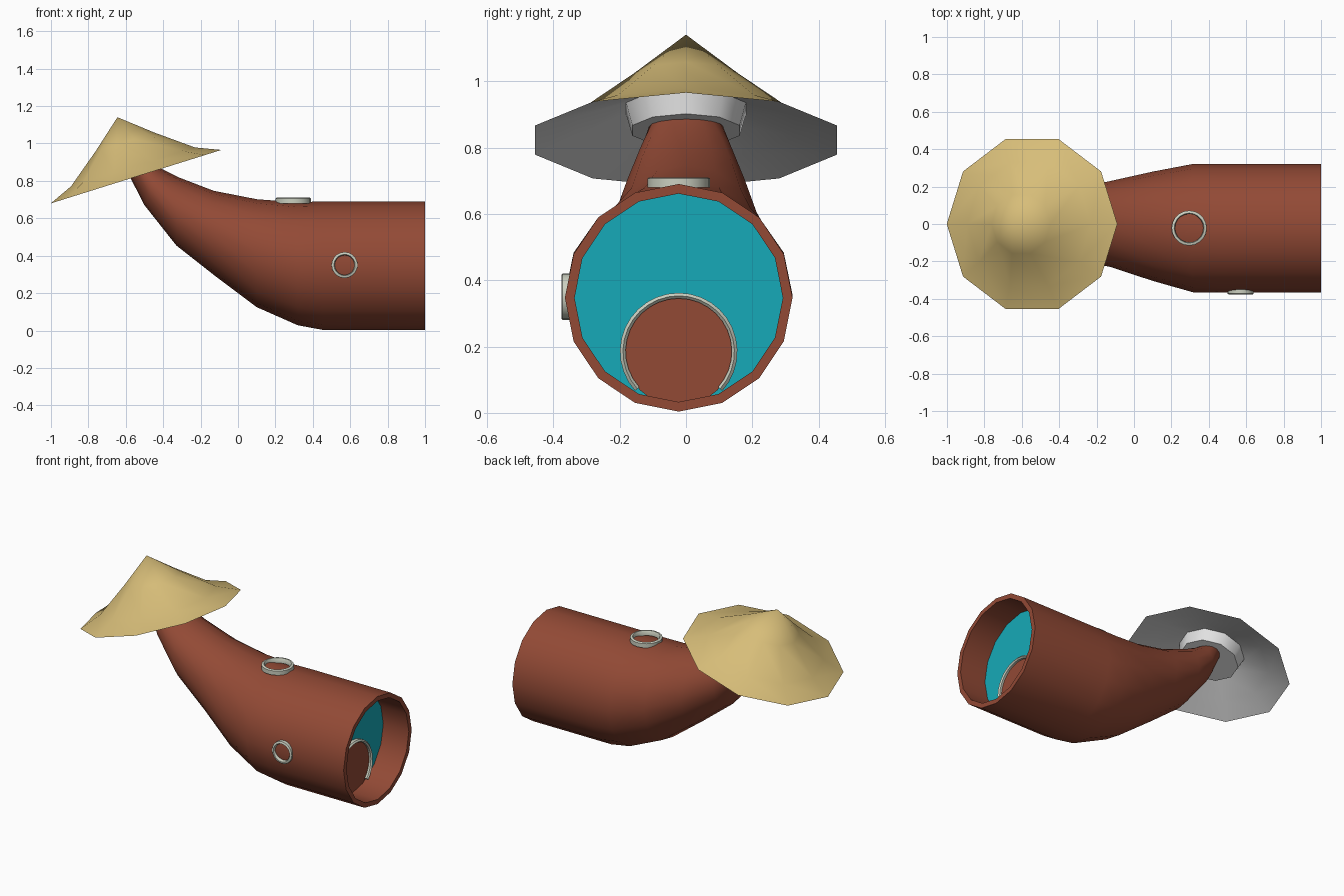
import bpy, bmesh, math
from mathutils import Vector, Matrix

if "Cube" in bpy.data.objects:
    bpy.data.objects.remove(bpy.data.objects["Cube"])


def material(name, rgb):
    m = bpy.data.materials.new(name)
    m.diffuse_color = (*rgb, 1)
    m.use_nodes = True
    m.node_tree.nodes["Principled BSDF"].inputs["Base Color"].default_value = m.diffuse_color
    return m


clay = material("clay red", (0.29, 0.068, 0.036))
teal = material("teal", (0.008, 0.40, 0.48))
straw = material("straw", (0.68, 0.51, 0.19))
pale = material("pale trim", (0.60, 0.63, 0.53))
white = material("lining white", (0.75, 0.75, 0.75))


def loft(name, rings, mats, bands=None, cap_start=None, cap_end=None,
         closed=False, wrap=True, angle=40, matrix=None):
    """Skin a list of point rings; bands gives a material index per strip."""
    bm = bmesh.new()
    loops = [[bm.verts.new(p) for p in r] for r in rings]
    n = len(rings[0])
    pairs = list(zip(loops, loops[1:]))
    if closed:
        pairs.append((loops[-1], loops[0]))
    for k, (a, b) in enumerate(pairs):
        for i in range(n if wrap else n - 1):
            j = (i + 1) % n
            f = bm.faces.new((a[i], a[j], b[j], b[i]))
            f.material_index = bands[k] if bands else 0
    if cap_start is not None:
        bm.faces.new(loops[0]).material_index = cap_start
    if cap_end is not None:
        bm.faces.new(loops[-1]).material_index = cap_end
    bmesh.ops.remove_doubles(bm, verts=bm.verts, dist=1e-5)
    bmesh.ops.recalc_face_normals(bm, faces=bm.faces)
    me = bpy.data.meshes.new(name)
    bm.to_mesh(me)
    bm.free()
    for m in mats:
        me.materials.append(m)
    ob = bpy.data.objects.new(name, me)
    bpy.context.collection.objects.link(ob)
    if matrix:
        ob.matrix_world = matrix
    bpy.ops.object.select_all(action='DESELECT')
    ob.select_set(True)
    bpy.context.view_layer.objects.active = ob
    bpy.ops.object.shade_smooth_by_angle(angle=math.radians(angle))
    return ob


def section(bottom, top, half_width, y, n=16):
    """Oval ring between a bottom and a top point given as (x, z)."""
    b, t = Vector((bottom[0], 0, bottom[1])), Vector((top[0], 0, top[1]))
    c, up = (b + t) / 2 + Vector((0, y, 0)), (t - b) / 2
    return [c + up * math.cos(a) + Vector((0, half_width * math.sin(a), 0))
            for a in (2 * math.pi * i / n for i in range(n))]


def circle(r, h, n):
    return [Vector((r * math.cos(2 * math.pi * i / n),
                    r * math.sin(2 * math.pi * i / n), h)) for i in range(n)]


# bent pipe body: inner mouth, rim, then outer skin up to the neck
Y = -0.022
body = [
    section((0.82, 0.033), (0.82, 0.661), 0.314, Y),
    section((1.0, 0.033), (1.0, 0.661), 0.314, Y),
    section((1.0, 0.004), (1.0, 0.690), 0.343, Y),
    section((0.45, 0.004), (0.45, 0.690), 0.343, Y),
    section((0.32, 0.028), (0.31, 0.686), 0.343, Y),
    section((0.10, 0.125), (0.10, 0.702), 0.292, -0.012),
    section((-0.12, 0.290), (-0.13, 0.747), 0.23, 0),
    section((-0.33, 0.455), (-0.32, 0.820), 0.19, 0),
    section((-0.50, 0.670), (-0.42, 0.870), 0.145, 0),
    section((-0.59, 0.845), (-0.45, 0.890), 0.11, 0),
]
loft("pipe_body", body, [clay, teal], cap_start=1, cap_end=0)

# round door on the bulkhead inside the mouth
to_x = Matrix.Translation((0.815, Y, 0.185)) @ Matrix.Rotation(math.pi / 2, 4, 'Y')
loft("inner_door", [circle(0.165, 0, 24), circle(0.165, 0.012, 24)], [clay],
     cap_start=0, cap_end=0, matrix=to_x)

# door frame: an arch standing on the pipe floor
arch = []
for i in range(25):
    a = math.radians(-42 + 264 * i / 24)
    arch.append([(x, Y + r * math.cos(a), 0.185 + r * math.sin(a))
                 for x, r in ((0.81, 0.160), (0.84, 0.160), (0.848, 0.168),
                              (0.84, 0.177), (0.81, 0.177))])
loft("door_frame", arch, [pale], cap_start=0, cap_end=0)


# porthole rings on the front side and on top
def porthole(name, r, width, matrix):
    prof = [(r, -0.02), (r, 0.007), (r - 0.005, 0.011),
            (r - width + 0.004, 0.011), (r - width, 0.006), (r - width, -0.02)]
    loft(name, [circle(a, h, 20) for a, h in prof], [pale], closed=True,
         matrix=matrix)


porthole("side_porthole", 0.07, 0.017,
         Matrix.Translation((0.57, -0.365, 0.35)) @ Matrix.Rotation(math.pi / 2, 4, 'X'))
porthole("top_porthole", 0.094, 0.018, Matrix.Translation((0.295, Y, 0.699)))

# ten-sided straw hat with a pale lining and an inner head band
tilt = Matrix.Translation((-0.545, 0, 0.8225)) @ Matrix.Rotation(math.radians(-17.4), 4, 'Y')
outer = [(0.0, 0.333), (0.165, 0.195), (0.347, 0.055), (0.478, 0.0)]
inner = [(0.345, 0.045), (0.19, 0.10), (0.17, 0.03), (0.0, 0.03)]
loft("straw_hat", [circle(r, h, 10) for r, h in outer + inner], [straw, white],
     bands=[0, 0, 0, 1, 1, 1, 1], angle=50, matrix=tilt)
